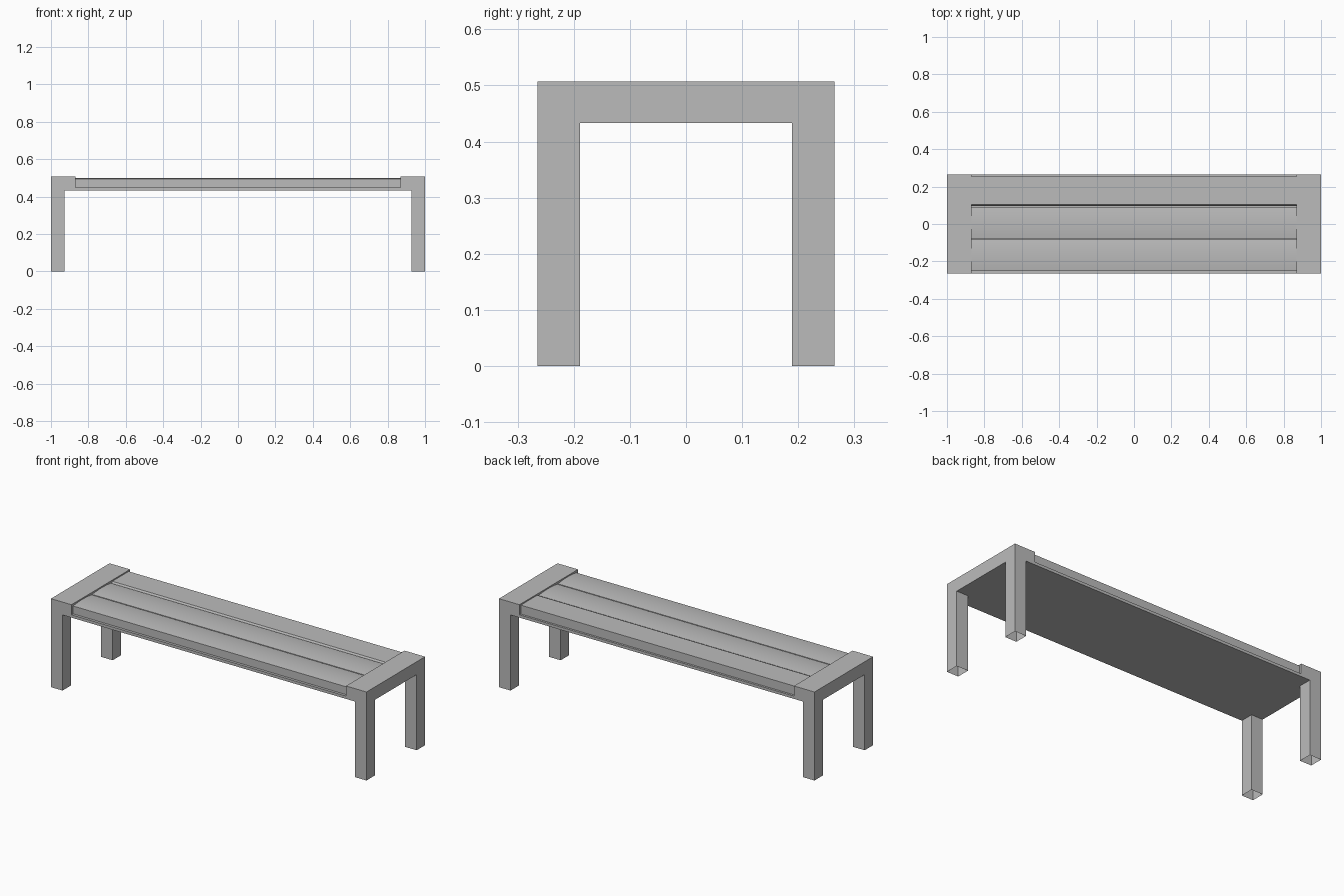
import bpy
import bmesh

cube = bpy.data.objects.get("Cube")
if cube:
    bpy.data.objects.remove(cube, do_unlink=True)

grey = bpy.data.materials.new("plain grey")
grey.use_nodes = True
colour = (0.5, 0.5, 0.5, 1)
grey.diffuse_color = colour
grey.node_tree.nodes["Principled BSDF"].inputs["Base Color"].default_value = colour


def finish(name, bm):
    bmesh.ops.recalc_face_normals(bm, faces=bm.faces)
    mesh = bpy.data.meshes.new(name)
    bm.to_mesh(mesh)
    bm.free()
    mesh.materials.append(grey)
    obj = bpy.data.objects.new(name, mesh)
    bpy.context.collection.objects.link(obj)
    return obj


def extrude_profile(name, points, half_length):
    """Extrude a closed y-z outline along x."""
    bm = bmesh.new()
    face = bm.faces.new([bm.verts.new((-half_length, y, z)) for y, z in points])
    result = bmesh.ops.extrude_face_region(bm, geom=[face])
    moved = [v for v in result["geom"] if isinstance(v, bmesh.types.BMVert)]
    bmesh.ops.translate(bm, verts=moved, vec=(2 * half_length, 0, 0))
    return finish(name, bm)


def box(name, low, high, open_faces=()):
    bm = bmesh.new()
    bmesh.ops.create_cube(bm, size=1)
    for v in bm.verts:
        v.co = [h if c > 0 else l for c, l, h in zip(v.co, low, high)]
    bm.normal_update()
    caps = [f for f in bm.faces if round(f.normal.z) in open_faces]
    bmesh.ops.delete(bm, geom=caps, context="FACES_ONLY")
    return finish(name, bm)


depth, top, under = 0.265, 0.507, 0.433
inner = 0.87

# End blocks and legs, hollow at the foot
for side, sx in (("right", -1), ("left", 1)):
    x0, x1 = sorted((sx * inner, sx))
    box(side + "_end_block", (x0, -depth, under), (x1, depth, top))
    x0, x1 = sorted((sx * 0.927, sx))
    for place, sy in (("front", -1), ("back", 1)):
        y0, y1 = sorted((sy * 0.189, sy * depth))
        box(f"{place}_{side}_leg", (x0, y0, 0), (x1, y1, under), (-1, 1))

# Thin board under the slats
box("seat_base", (-inner, -depth, under), (inner, depth, 0.449))

# Two gently crowned slats
for name, y0, y1 in (("front_slat", -0.25, -0.083), ("middle_slat", -0.077, 0.092)):
    steps = 10
    crown = []
    for i in range(steps + 1):
        t = i / steps
        crown.append((y0 + (y1 - y0) * t, 0.494 + 0.024 * t * (1 - t)))
    slat = extrude_profile(name, [(y1, 0.445), (y0, 0.445)] + crown, inner)
    bpy.context.view_layer.objects.active = slat
    slat.select_set(True)
    bpy.ops.object.shade_smooth_by_angle(angle=0.6)
    slat.select_set(False)

# Flat back slat with a sloped front edge
extrude_profile("back_slat", [(0.253, 0.445), (0.095, 0.445), (0.095, 0.485),
                              (0.105, 0.5), (0.253, 0.5)], inner)
